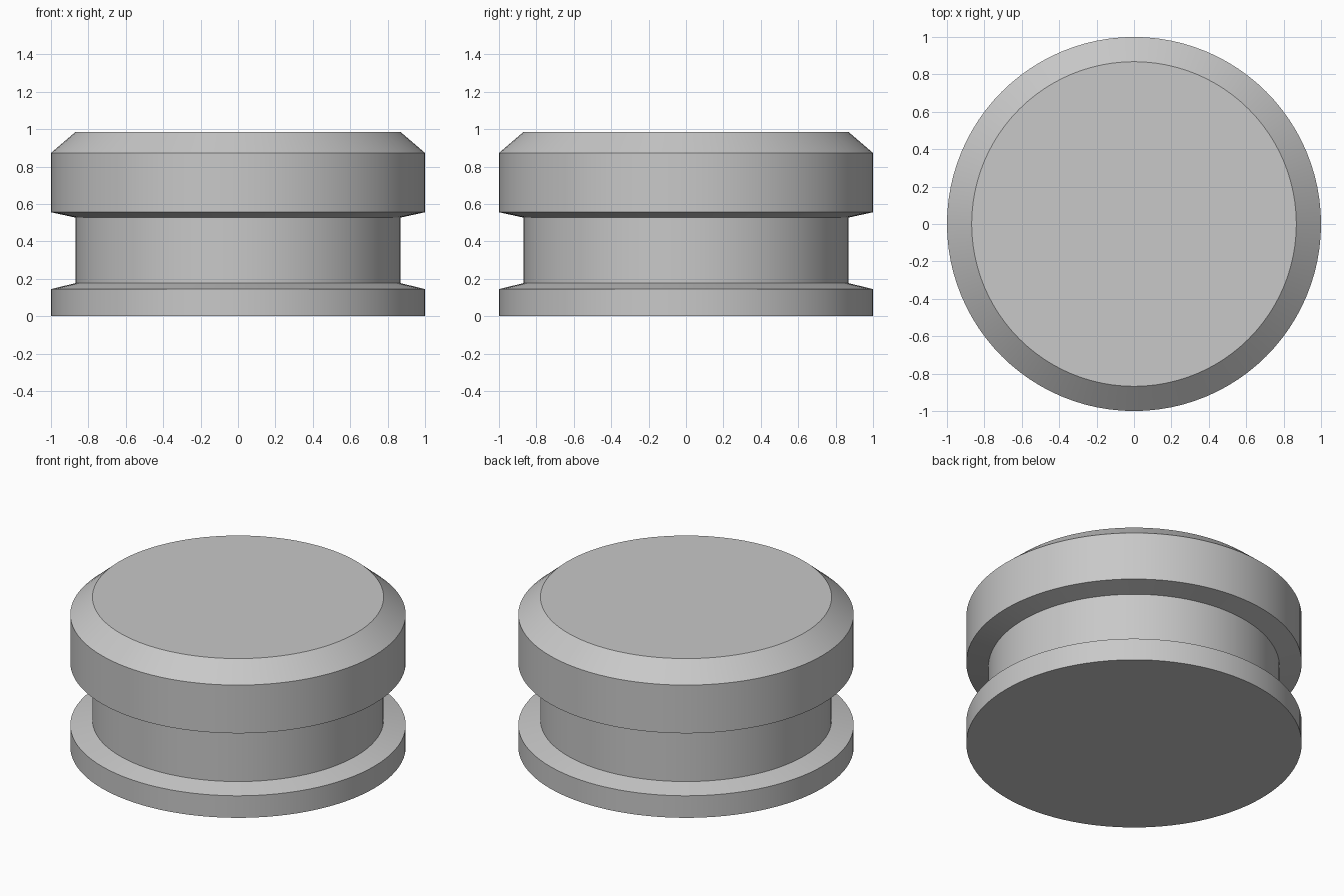
import bpy
import bmesh
import math

cube = bpy.data.objects.get("Cube")
if cube:
    bpy.data.objects.remove(cube, do_unlink=True)

SIDES = 96

# Single plain grey
grey = bpy.data.materials.new("plain_grey")
grey.use_nodes = True
colour = (0.58, 0.58, 0.58, 1)
grey.diffuse_color = colour
grey.node_tree.nodes["Principled BSDF"].inputs["Base Color"].default_value = colour


def lathe(name, profile):
    """Closed turned solid from (radius, height) points, bottom to top."""
    bm = bmesh.new()
    rings = []
    for radius, z in profile:
        angles = [2 * math.pi * i / SIDES for i in range(SIDES)]
        rings.append([bm.verts.new((radius * math.cos(a), radius * math.sin(a), z))
                      for a in angles])
    for low, high in zip(rings, rings[1:]):
        for i in range(SIDES):
            j = (i + 1) % SIDES
            bm.faces.new((low[i], low[j], high[j], high[i]))
    bm.faces.new(rings[0][::-1])
    bm.faces.new(rings[-1])
    mesh = bpy.data.meshes.new(name)
    bm.to_mesh(mesh)
    bm.free()
    mesh.materials.append(grey)
    obj = bpy.data.objects.new(name, mesh)
    bpy.context.collection.objects.link(obj)
    bpy.ops.object.select_all(action="DESELECT")
    obj.select_set(True)
    bpy.context.view_layer.objects.active = obj
    bpy.ops.object.shade_smooth_by_angle(angle=math.radians(25))
    return obj


# Base flange, recessed neck and chamfered cap as one turned body
lathe("grooved_knob", [
    (1.0, 0.0), (1.0, 0.145),        # base flange
    (0.868, 0.177), (0.868, 0.527),  # neck groove
    (1.0, 0.556), (1.0, 0.873),      # cap wall
    (0.868, 0.986),                  # top chamfer
])
